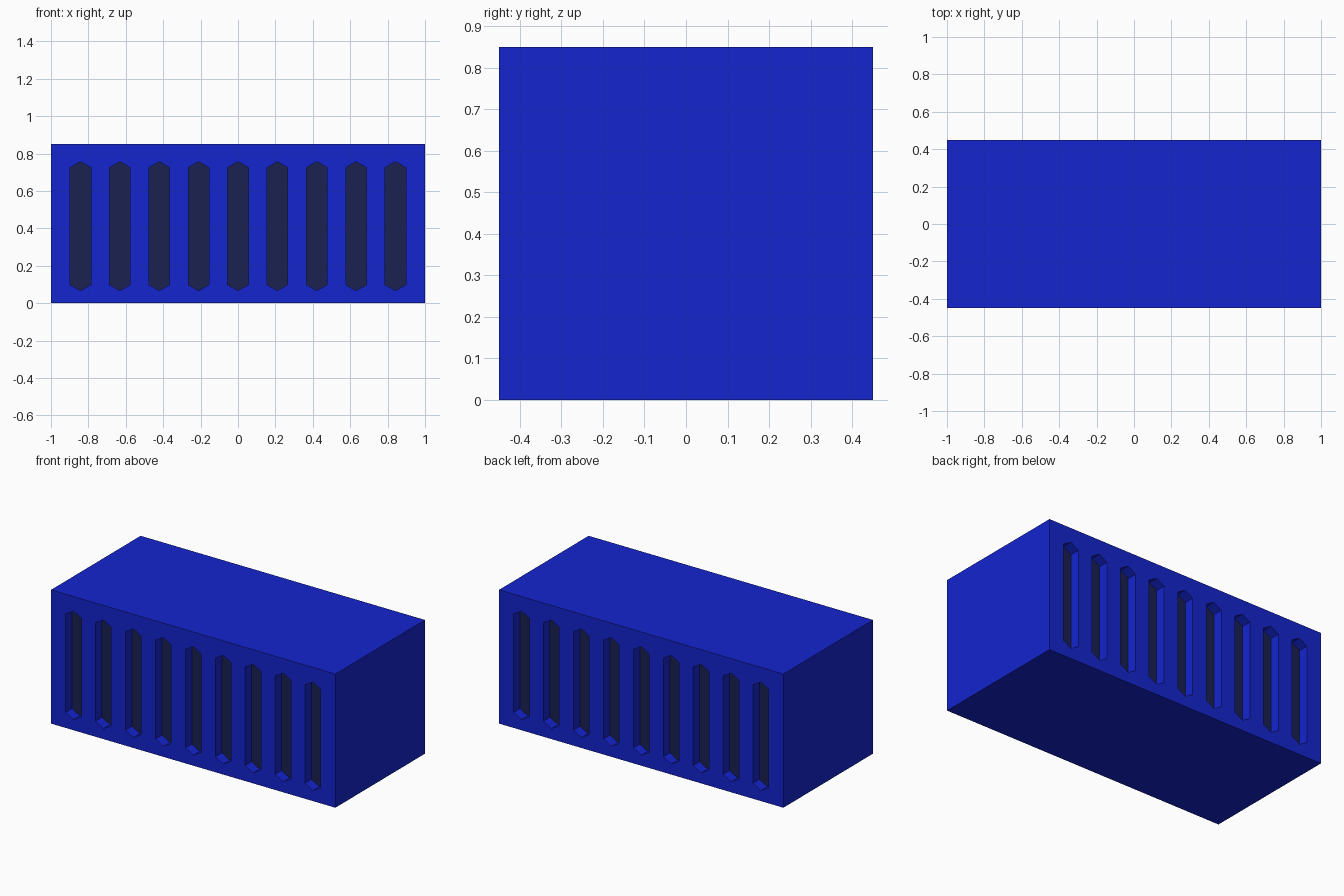
import bpy, bmesh
from math import tan, radians

if "Cube" in bpy.data.objects:
    bpy.data.objects.remove(bpy.data.objects["Cube"])

LENGTH, WIDTH, HEIGHT = 2.0, 0.9, 0.85
SLOTS, PITCH, HALF, DEPTH = 9, 0.2105, 0.055, 0.065
Z_LOW, Z_HIGH = 0.067, 0.757
TIP = HALF * tan(radians(30))


def material(name, color):
    m = bpy.data.materials.new(name)
    m.diffuse_color = color
    m.use_nodes = True
    m.node_tree.nodes["Principled BSDF"].inputs["Base Color"].default_value = m.diffuse_color
    return m


def make_object(name, bm):
    bmesh.ops.recalc_face_normals(bm, faces=bm.faces)
    mesh = bpy.data.meshes.new(name)
    bm.to_mesh(mesh)
    bm.free()
    obj = bpy.data.objects.new(name, mesh)
    bpy.context.collection.objects.link(obj)
    return obj


# Container body
bm = bmesh.new()
bmesh.ops.create_cube(bm, size=1)
for v in bm.verts:
    v.co = (v.co.x * LENGTH, v.co.y * WIDTH, (v.co.z + 0.5) * HEIGHT)
body = make_object("container_body", bm)
body.data.materials.append(material("blue_paint", (0.007, 0.018, 0.62, 1)))
body.data.materials.append(material("dark_recess", (0.01, 0.015, 0.08, 1)))

# Pointed slot cutters on the front and back
profile = [(0, Z_LOW), (HALF, Z_LOW + TIP), (HALF, Z_HIGH - TIP),
           (0, Z_HIGH), (-HALF, Z_HIGH - TIP), (-HALF, Z_LOW + TIP)]
floor_y = WIDTH / 2 - DEPTH
bm = bmesh.new()
for side in (-1, 1):
    for i in range(SLOTS):
        cx = (i - (SLOTS - 1) / 2) * PITCH
        face = bm.faces.new([bm.verts.new((cx + x, side * floor_y, z)) for x, z in profile])
        out = bmesh.ops.extrude_face_region(bm, geom=[face], use_keep_orig=True)
        verts = [g for g in out["geom"] if isinstance(g, bmesh.types.BMVert)]
        bmesh.ops.translate(bm, verts=verts, vec=(0, side * DEPTH * 2, 0))
cutter = make_object("slot_cutter", bm)
cutter.hide_render = True

# Cut the slots
mod = body.modifiers.new("slots", 'BOOLEAN')
mod.operation = 'DIFFERENCE'
mod.solver = 'EXACT'
mod.object = cutter
bpy.context.view_layer.objects.active = body
bpy.ops.object.modifier_apply(modifier=mod.name)
bpy.data.objects.remove(cutter)

# Dark slot floors
for poly in body.data.polygons:
    if abs(poly.normal.y) > 0.9 and abs(abs(poly.center.y) - floor_y) < 0.005:
        poly.material_index = 1
    else:
        poly.material_index = 0
